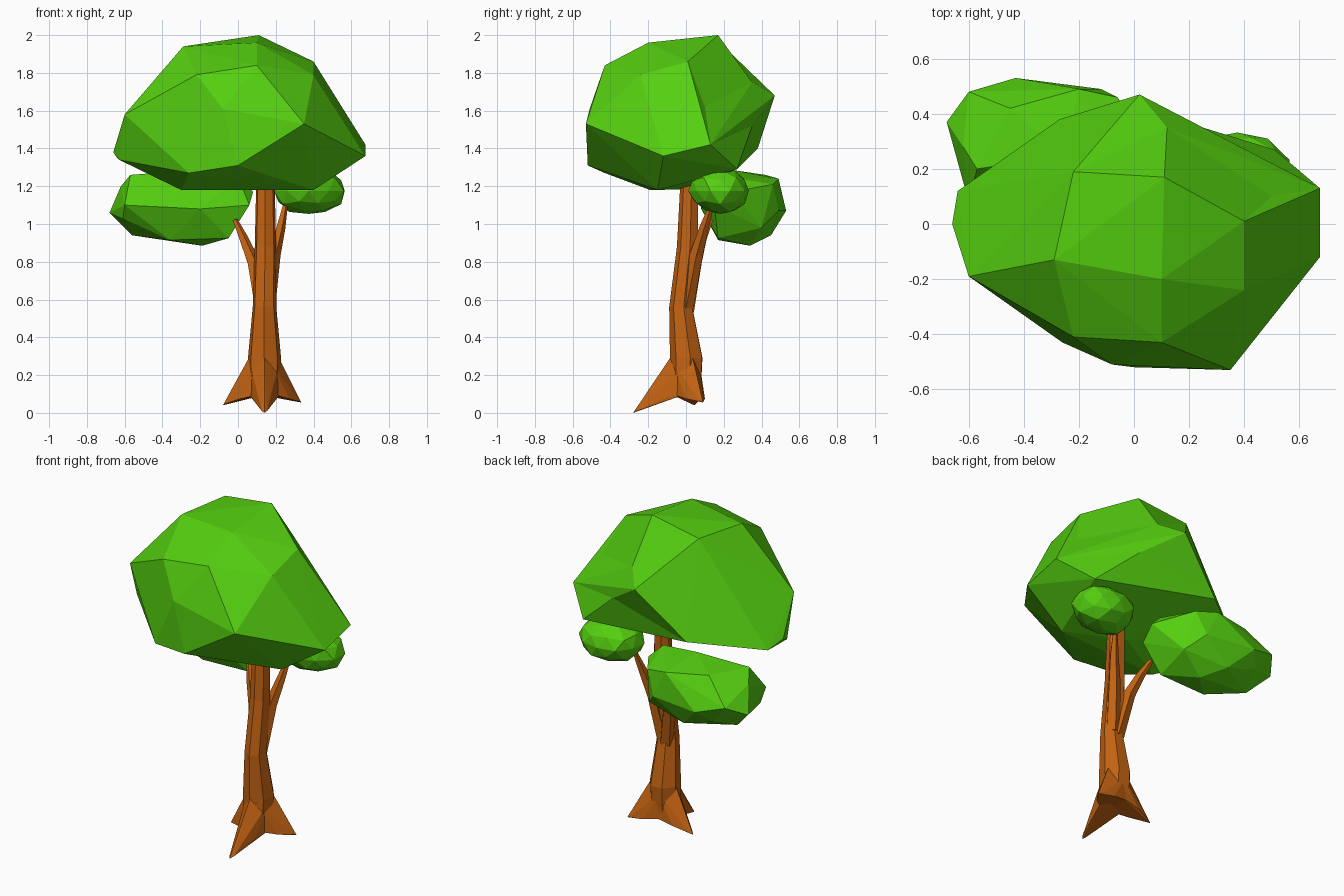
import bpy, bmesh, math, random
from mathutils import Vector
from mathutils.geometry import intersect_point_line

if "Cube" in bpy.data.objects:
    bpy.data.objects.remove(bpy.data.objects["Cube"])

random.seed(4)


def material(name, rgb):
    m = bpy.data.materials.new(name)
    m.diffuse_color = (*rgb, 1)
    m.use_nodes = True
    m.node_tree.nodes["Principled BSDF"].inputs["Base Color"].default_value = m.diffuse_color
    return m


leaf = material("leaf green", (0.09, 0.62, 0.005))
bark = material("bark brown", (0.55, 0.125, 0.006))


def finish(name, bm, mat):
    bmesh.ops.recalc_face_normals(bm, faces=bm.faces[:])
    me = bpy.data.meshes.new(name)
    bm.to_mesh(me)
    bm.free()
    me.materials.append(mat)
    ob = bpy.data.objects.new(name, me)
    bpy.context.collection.objects.link(ob)
    return ob


def edge_distance(e, p):
    a, b = e.verts[0].co, e.verts[1].co
    f = intersect_point_line(p, a, b)[1]
    return (a.lerp(b, min(max(f, 0), 1)) - p).length


def wrap(name, points, mat, dents=()):
    """Flat-faced solid wrapped around corner points; dents split and pull in the nearest edge."""
    bm = bmesh.new()
    for p in points:
        bm.verts.new(p)
    bmesh.ops.convex_hull(bm, input=bm.verts[:])
    bmesh.ops.delete(bm, geom=[v for v in bm.verts if not v.link_faces], context='VERTS')
    bmesh.ops.triangulate(bm, faces=bm.faces[:])
    for d in dents:
        d = Vector(d)
        e = min(bm.edges, key=lambda e: edge_distance(e, d))
        v = bmesh.utils.edge_split(e, e.verts[0], 0.5)[1]
        v.co = d
        ends = [k.other_vert(v) for k in v.link_edges]
        for f in list(v.link_faces):
            far = [w for w in f.verts if w != v and w not in ends]
            if far:
                bmesh.utils.face_split(f, v, far[0])
    finish(name, bm, mat)


def limb(name, path, sides=6, level=False, spin=0.0):
    """Tapered, faceted tube; path entries are (x, y, z, radius)."""
    bm = bmesh.new()
    pts = [Vector(p[:3]) for p in path]
    rings = []
    for i, p in enumerate(pts):
        t = (pts[min(i + 1, len(pts) - 1)] - pts[max(i - 1, 0)]).normalized()
        if level:
            t = Vector((0, 0, 1))
        u = Vector((0, 1, 0)).cross(t).normalized()
        v = t.cross(u)
        ring = []
        for k in range(sides):
            a = 2 * math.pi * k / sides + spin
            ring.append(bm.verts.new(p + (u * math.cos(a) + v * math.sin(a)) * path[i][3]))
        rings.append(ring)
    for a, b in zip(rings, rings[1:]):
        for k in range(sides):
            n = (k + 1) % sides
            bm.faces.new((a[k], a[n], b[n], b[k]))
    bm.faces.new(rings[0][::-1])
    bm.faces.new(rings[-1])
    finish(name, bm, bark)


# Main crown
wrap("main_crown", [
    (0.11, 0.17, 2.0), (-0.22, 0.19, 1.95), (-0.29, -0.13, 1.94), (0.10, -0.20, 1.96),
    (0.40, 0.01, 1.86), (0.40, -0.24, 1.79), (0.10, -0.43, 1.84), (-0.22, -0.41, 1.79),
    (-0.08, -0.51, 1.61), (0.35, -0.53, 1.53), (-0.45, -0.17, 1.74), (-0.60, -0.19, 1.58),
    (0.02, 0.47, 1.68), (-0.27, 0.38, 1.40), (-0.66, 0.0, 1.38), (-0.64, 0.12, 1.35),
    (0.675, 0.13, 1.42), (0.675, -0.12, 1.36), (0.51, 0.27, 1.29), (-0.26, -0.43, 1.27),
    (0.0, -0.52, 1.31), (-0.30, -0.19, 1.18), (0.40, -0.15, 1.18), (0.05, 0.0, 1.185),
    (-0.63, -0.08, 1.34),
], leaf, dents=[(0.12, 0.35, 1.75), (0.50, 0.10, 1.62), (0.25, 0.35, 1.52)])

# Lower left crown
wrap("left_crown", [
    (-0.68, 0.37, 1.06), (-0.60, 0.48, 1.12), (-0.43, 0.53, 1.07), (-0.12, 0.49, 1.07),
    (-0.06, 0.46, 1.21), (0.08, 0.25, 1.17), (0.06, 0.15, 1.10), (-0.05, 0.17, 0.925),
    (-0.19, 0.34, 0.885), (-0.56, 0.30, 0.94), (-0.62, 0.28, 1.20), (-0.57, 0.20, 1.26),
    (-0.45, 0.42, 1.26), (-0.25, 0.25, 1.285), (-0.60, 0.08, 1.10), (-0.36, 0.17, 0.915),
    (-0.20, 0.08, 1.08), (-0.30, 0.45, 0.94), (-0.61, 0.15, 1.03), (-0.03, 0.40, 0.98),
    (-0.20, 0.49, 1.24), (0.0, 0.22, 1.25), (-0.50, 0.45, 1.0),
], leaf)

# Small right crown: a stretched, slightly irregular ball
bm = bmesh.new()
bmesh.ops.create_icosphere(bm, subdivisions=2, radius=1)
for v in bm.verts:
    s = random.uniform(0.94, 1.07)
    v.co = Vector((0.375 + 0.19 * v.co.x * s, 0.18 + 0.16 * v.co.y * s, 1.175 + 0.125 * v.co.z * s))
finish("right_crown", bm, leaf)

# Trunk, bent gently forward then back
limb("trunk", [
    (0.14, 0.0, 0.095, 0.085), (0.14, 0.005, 0.29, 0.09), (0.14, -0.025, 0.56, 0.064),
    (0.145, 0.01, 0.88, 0.058), (0.145, 0.02, 1.22, 0.050), (0.145, 0.02, 1.25, 0.048),
], sides=7, level=True, spin=0.2)

# Three flared roots: ridged wedges running from the trunk down to a pointed tip
for name, tip in (("front_root", (0.14, -0.28, 0.0)), ("left_root", (-0.08, 0.045, 0.04)),
                  ("right_root", (0.335, 0.09, 0.055))):
    c, tip = Vector((0.14, 0, 0)), Vector(tip)
    d = Vector((tip.x - c.x, tip.y, 0)).normalized()
    n = Vector((-d.y, d.x, 0))
    up = Vector((0, 0, 1))
    pts = [c + d * 0.085 + up * 0.29, c + up * 0.34, tip, c + d * 0.1 + up * 0.085]
    for s in (-1, 1):
        pts += [c + n * s * 0.078 + up * 0.27, c + n * s * 0.085 + up * 0.10,
                c + d * 0.12 + n * s * 0.055 + up * 0.075, tip + n * s * 0.014 - d * 0.02 + up * 0.01]
    wrap(name, pts, bark)

# Two branches reaching into the lower crowns
limb("left_branch", [(0.13, 0.0, 0.54, 0.045), (0.08, 0.05, 0.80, 0.036),
                     (0.03, 0.085, 0.92, 0.026), (-0.015, 0.13, 1.02, 0.014)], sides=5)
limb("right_branch", [(0.155, 0.0, 0.56, 0.042), (0.19, 0.055, 0.84, 0.036),
                      (0.225, 0.095, 0.98, 0.026), (0.25, 0.135, 1.10, 0.014)], sides=5)
